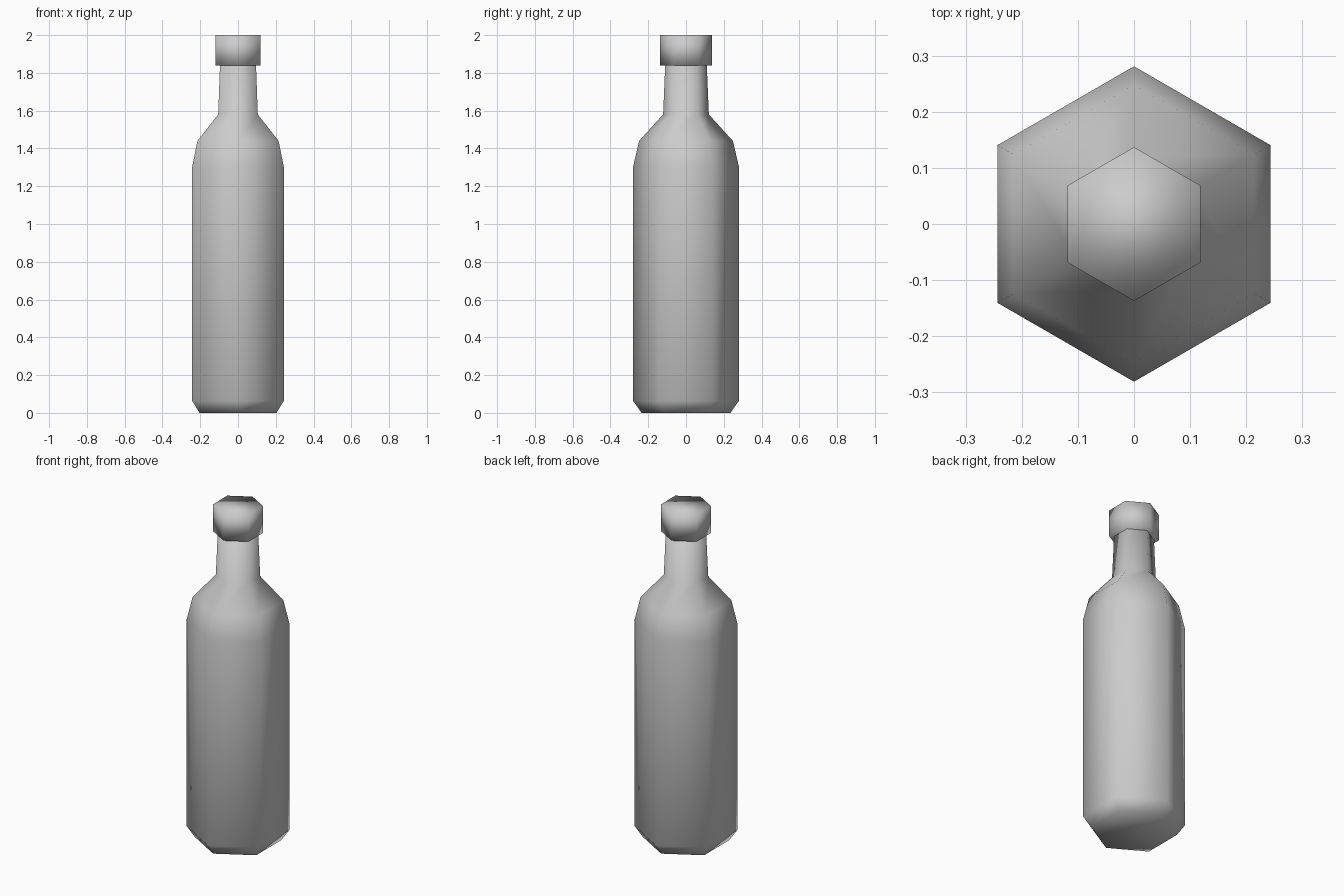
import bpy, bmesh, math

if "Cube" in bpy.data.objects:
    bpy.data.objects.remove(bpy.data.objects["Cube"])

SIDES = 6


def lathe(name, profile):
    """Closed six-sided solid from (radius, height) pairs, corners on the y axis."""
    bm = bmesh.new()
    rings = []
    for r, z in profile:
        angles = [math.pi / 2 + 2 * math.pi * i / SIDES for i in range(SIDES)]
        rings.append([bm.verts.new((r * math.cos(a), r * math.sin(a), z)) for a in angles])
    for low, high in zip(rings, rings[1:]):
        for i in range(SIDES):
            j = (i + 1) % SIDES
            bm.faces.new((low[i], low[j], high[j], high[i]))
    bm.faces.new(list(reversed(rings[0])))
    bm.faces.new(rings[-1])
    bmesh.ops.recalc_face_normals(bm, faces=bm.faces)
    for f in bm.faces:
        f.smooth = True
    mesh = bpy.data.meshes.new(name)
    bm.to_mesh(mesh)
    bm.free()
    obj = bpy.data.objects.new(name, mesh)
    bpy.context.collection.objects.link(obj)
    return obj


# Bottle: chamfered base, straight body, sloped shoulder, tapering neck
lathe("bottle", [(0.235, 0.0), (0.281, 0.065), (0.281, 1.30), (0.248, 1.44),
                 (0.121, 1.58), (0.11, 1.845)])

# Cap on top of the neck
lathe("cap", [(0.137, 1.84), (0.137, 2.0)])
